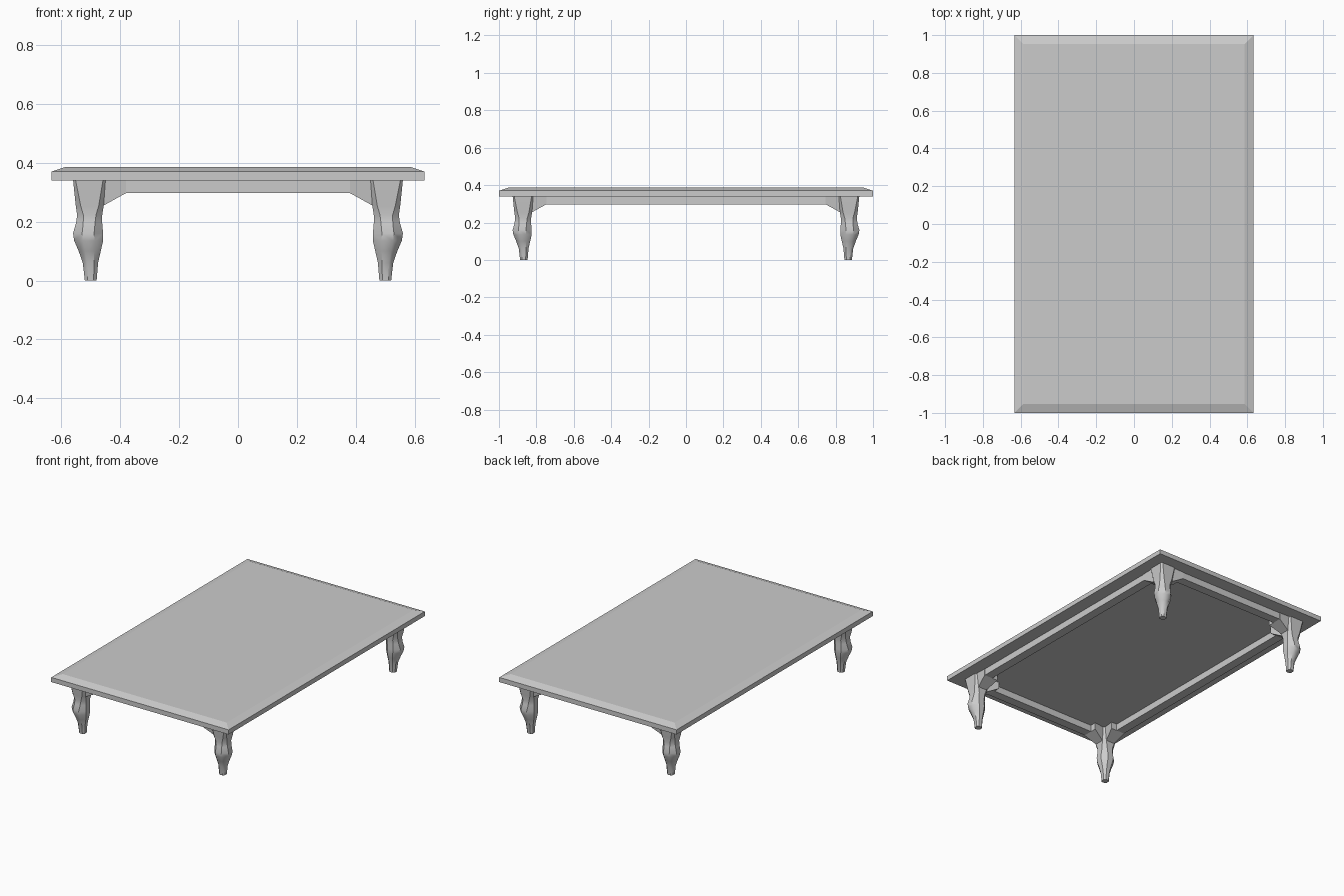
import bpy, bmesh

if "Cube" in bpy.data.objects:
    bpy.data.objects.remove(bpy.data.objects["Cube"])


def finish(bm, name, smooth=False, mirror=None):
    bmesh.ops.recalc_face_normals(bm, faces=bm.faces)
    mesh = bpy.data.meshes.new(name)
    bm.to_mesh(mesh)
    bm.free()
    obj = bpy.data.objects.new(name, mesh)
    bpy.context.collection.objects.link(obj)
    if mirror:
        mod = obj.modifiers.new("mirror", 'MIRROR')
        mod.use_axis = mirror
    if smooth:
        bpy.ops.object.select_all(action='DESELECT')
        obj.select_set(True)
        bpy.context.view_layer.objects.active = obj
        bpy.ops.object.shade_smooth_by_angle(angle=0.75)
    return obj


def loft(rings):
    """Skin closed rings of points; returns bmesh and side faces per band."""
    bm = bmesh.new()
    loops = [[bm.verts.new(p) for p in ring] for ring in rings]
    n = len(loops[0])
    bands = []
    for a, b in zip(loops, loops[1:]):
        bands.append([bm.faces.new((a[i], a[(i + 1) % n], b[(i + 1) % n], b[i]))
                      for i in range(n)])
    bm.faces.new(loops[0][::-1])
    bm.faces.new(loops[-1])
    return bm, bands


def rect(hx, hy, z):
    return [(-hx, -hy, z), (hx, -hy, z), (hx, hy, z), (-hx, hy, z)]


# Table top with a shallow sloped rim
bm, _ = loft([rect(0.633, 1.0, 0.34), rect(0.633, 1.0, 0.37),
              rect(0.585, 0.952, 0.386)])
finish(bm, "table_top")


# Aprons under the top
def apron(name, x0, x1, y0, y1, mirror):
    bm, _ = loft([[(x0, y0, z), (x1, y0, z), (x1, y1, z), (x0, y1, z)]
                  for z in (0.297, 0.342)])
    finish(bm, name, mirror=mirror)


apron("side_aprons", 0.49, 0.548, -0.76, 0.76, (True, False, False))
apron("end_aprons", -0.39, 0.39, 0.857, 0.915, (False, True, False))

# Curved leg: height, inner x, outer x, corner chamfer share
SECTIONS = [(0.0, 0.480, 0.520, 0.5), (0.06, 0.475, 0.527, 0.55),
            (0.10, 0.466, 0.541, 0.58), (0.135, 0.458, 0.556, 0.6),
            (0.16, 0.458, 0.560, 0.6), (0.195, 0.461, 0.550, 0.55),
            (0.222, 0.461, 0.546, 0.5), (0.255, 0.456, 0.551, 0.35),
            (0.342, 0.450, 0.560, 0.15)]
Y_SHIFT = 0.367


def leg_ring(z, inner, outer, share):
    c, h = (inner + outer) / 2, (outer - inner) / 2
    k = h * (1 - share)
    pts = [(-k, -h), (k, -h), (h, -k), (h, k), (k, h), (-k, h), (-h, k), (-h, -k)]
    return [(c + x, c + y + Y_SHIFT, z) for x, y in pts]


bm, bands = loft([leg_ring(*s) for s in SECTIONS])

# Bracket wings grow from the two inner faces of the leg head
for index, axis, end in ((6, 0, 0.38), (0, 1, 0.38 + Y_SHIFT)):
    out = bmesh.ops.extrude_discrete_faces(bm, faces=[bands[-1][index]])
    for v in out["faces"][0].verts:
        v.co[axis] = end
        other = 1 - axis
        centre = 0.5 + (Y_SHIFT if other == 1 else 0)
        v.co[other] = centre + (0.05 if v.co[other] > centre else -0.05)
        if v.co.z < 0.3:
            v.co.z = 0.297
finish(bm, "legs", smooth=True, mirror=(True, True, False))
